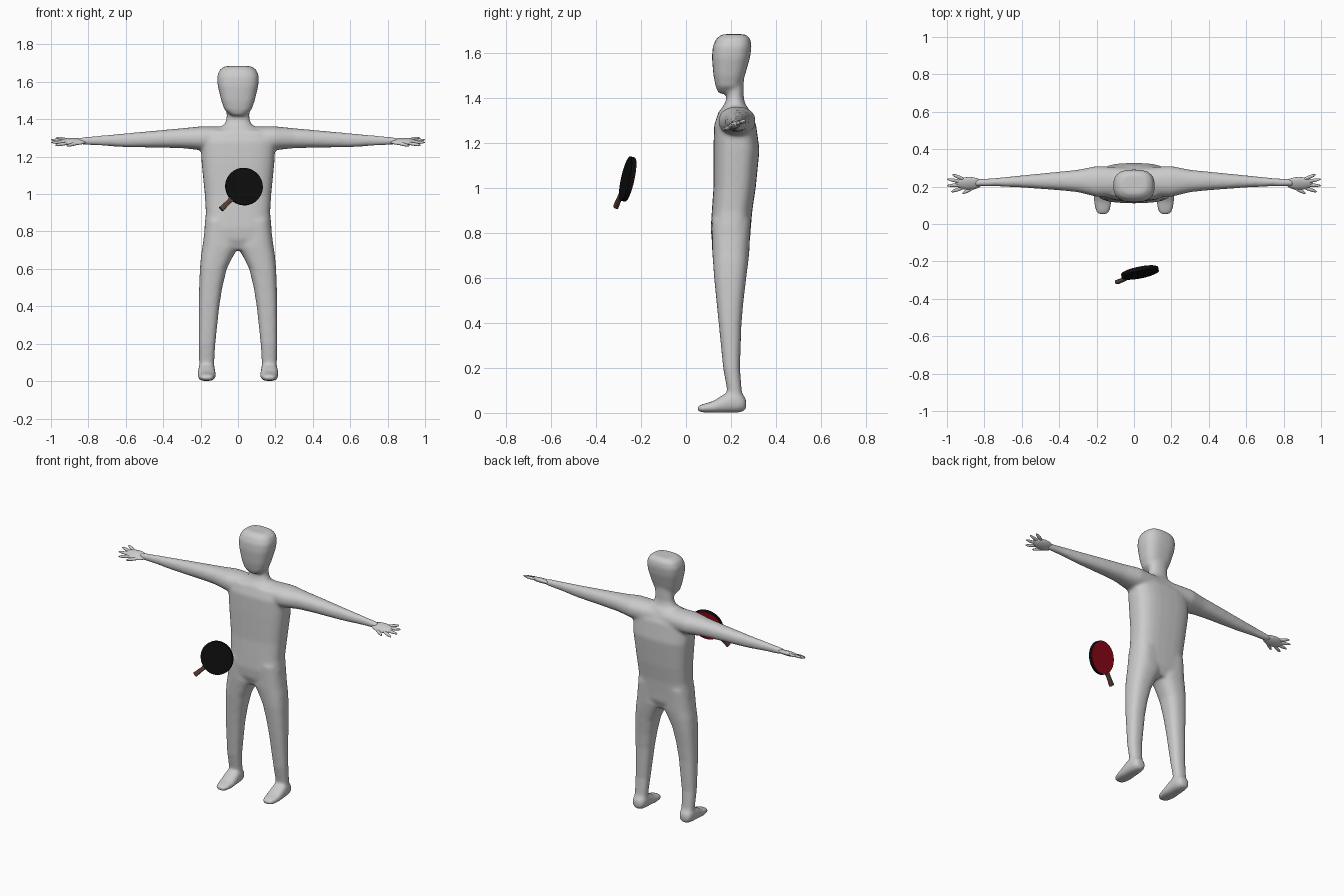
import bpy, bmesh, math
from mathutils import Vector, Matrix

old = bpy.data.objects.get("Cube")
if old:
    bpy.data.objects.remove(old, do_unlink=True)


def material(name, color):
    m = bpy.data.materials.new(name)
    m.use_nodes = True
    m.diffuse_color = (*color, 1)
    m.node_tree.nodes["Principled BSDF"].inputs["Base Color"].default_value = (*color, 1)
    return m


GREY = material("light grey", (0.6, 0.6, 0.6))
BLACK = material("black rubber", (0.004, 0.004, 0.004))
RED = material("red rubber", (0.35, 0.003, 0.012))
WOOD = material("brown wood", (0.1, 0.05, 0.035))


def loft(bm, axis, rows, power=2.4, side=1, n=28):
    """Rows hold a position on the axis, then low and high limits on the other two axes."""
    rings = []
    for t, a0, a1, b0, b1 in rows:
        ring = []
        for i in range(n):
            w = math.tau * i / n
            c, s = math.cos(w), math.sin(w)
            a = (a0 + a1) / 2 + (a1 - a0) / 2 * math.copysign(abs(c) ** (2 / power), c)
            b = (b0 + b1) / 2 + (b1 - b0) / 2 * math.copysign(abs(s) ** (2 / power), s)
            x, y, z = {"x": (t, a, b), "y": (a, t, b), "z": (a, b, t)}[axis]
            ring.append(bm.verts.new((x * side, y, z)))
        rings.append(ring)
    for lo, hi in zip(rings, rings[1:]):
        for i in range(n):
            j = (i + 1) % n
            bm.faces.new((lo[i], lo[j], hi[j], hi[i]))
    bm.faces.new(rings[0])
    bm.faces.new(rings[-1])


def finish(bm, name, mat, smooth=True):
    bmesh.ops.recalc_face_normals(bm, faces=bm.faces)
    mesh = bpy.data.meshes.new(name)
    bm.to_mesh(mesh)
    bm.free()
    ob = bpy.data.objects.new(name, mesh)
    bpy.context.collection.objects.link(ob)
    mesh.materials.append(mat)
    for p in mesh.polygons:
        p.use_smooth = smooth
    return ob


# Body: overlapping lofts fused into one smooth skin
head = [(1.42, -.035, .035, .145, .215), (1.45, -.072, .072, .132, .245),
        (1.5, -.09, .09, .122, .262), (1.58, -.109, .109, .115, .285),
        (1.63, -.112, .112, .119, .292), (1.665, -.098, .098, .135, .286),
        (1.684, -.07, .07, .16, .265)]
neck = [(1.28, -.17, .17, .14, .3), (1.345, -.12, .12, .15, .285),
        (1.37, -.075, .075, .17, .265), (1.4, -.062, .062, .18, .257),
        (1.5, -.062, .062, .18, .257)]
torso = [(.7, -.12, .12, .14, .26), (.76, -.18, .18, .115, .284),
         (.82, -.18, .18, .11, .288), (.9, -.172, .172, .115, .295),
         (1, -.178, .178, .122, .31), (1.17, -.195, .195, .122, .327),
         (1.28, -.2, .2, .125, .312), (1.34, -.17, .17, .145, .285)]
arm = [(0, .15, .3, 1.22, 1.36), (.2, .145, .31, 1.235, 1.362),
       (.3, .17, .29, 1.245, 1.352), (.4, .18, .28, 1.248, 1.343),
       (.6, .195, .26, 1.25, 1.325), (.75, .202, .245, 1.26, 1.312),
       (.85, .2, .24, 1.265, 1.302)]
leg = [(.86, .02, .172, .115, .288), (.72, -.005, .19, .116, .282),
       (.67, .025, .198, .12, .277), (.6, .06, .204, .125, .268),
       (.5, .084, .208, .135, .256), (.4, .1, .21, .145, .247),
       (.2, .121, .21, .165, .24), (.1, .127, .208, .183, .248),
       (.02, .127, .208, .185, .26)]
foot = [(.05, .145, .19, .008, .03), (.07, .128, .206, .002, .038),
        (.12, .119, .216, 0, .052), (.18, .12, .216, 0, .09),
        (.23, .122, .213, 0, .1), (.255, .13, .206, .006, .08),
        (.268, .145, .19, .018, .06)]
body = bmesh.new()
loft(body, "z", head, 2.7)
loft(body, "z", neck, 2.2)
loft(body, "z", torso, 2.9)
for side in (1, -1):
    loft(body, "x", arm, 2.2, side)
    loft(body, "z", leg, 2.5, side)
    loft(body, "y", foot, 2.4, side)
body_ob = finish(body, "body", GREY)
remesh = body_ob.modifiers.new("fuse", "REMESH")
remesh.mode = "VOXEL"
remesh.voxel_size = 0.008
remesh.use_smooth_shade = True
soften = body_ob.modifiers.new("soften", "SMOOTH")
soften.factor = 0.5
soften.iterations = 14


def hand_point(x, y):
    """Point on the tilted plane of the hand."""
    return Vector((x, y, 1.28 + (y - .215) * .42))


# Hands: flat palm and five tapering fingers, mirrored across the body
def ellipsoid(bm, a, b, wide, thick):
    d = b - a
    up = Vector((0, -.42, 1)).normalized()
    across = up.cross(d).normalized()
    up = d.cross(across).normalized()
    rot = Matrix((d.normalized(), across, up)).transposed().to_4x4()
    m = Matrix.Translation((a + b) / 2) @ rot @ Matrix.Diagonal((d.length / 2, wide, thick, 1))
    bmesh.ops.create_uvsphere(bm, u_segments=16, v_segments=12, radius=1, matrix=m)


hands = bmesh.new()
ellipsoid(hands, hand_point(.81, .218), hand_point(.955, .216), .037, .015)
fingers = [((.9, .235), (.972, .265)), ((.9, .222), (1, .24)),
           ((.9, .21), (1, .205)), ((.9, .198), (.978, .172)),
           ((.84, .205), (.918, .162))]
for base, tip in fingers:
    ellipsoid(hands, hand_point(*base), hand_point(*tip), .0095, .0085)
hands_ob = finish(hands, "hands", GREY)
mirror = hands_ob.modifiers.new("mirror", "MIRROR")
mirror.use_mirror_merge = False

# Paddle: local x runs from the handle to the blade, local z is the front normal
normal = Vector((.2, -1, .22)).normalized()
along = Vector((1, 0, 1))
along = (along - normal * along.dot(normal)).normalized()
frame = Matrix((along, normal.cross(along), normal)).transposed().to_4x4()
frame = Matrix.Translation((.032, -.26, 1.04)) @ frame


def disc(name, low, high, radius, mat):
    bm = bmesh.new()
    bmesh.ops.create_cone(bm, cap_ends=True, segments=40, radius1=radius, radius2=radius,
                          depth=high - low, matrix=Matrix.Translation((0, 0, (low + high) / 2)))
    ob = finish(bm, name, mat, False)
    ob.matrix_world = frame
    return ob


disc("paddle_blade", -.009, .01, .101, BLACK)
disc("paddle_red_face", -.012, -.009, .099, RED)

grip = bmesh.new()
loft(grip, "x", [(-.18, -.015, .015, -.011, .011), (-.12, -.012, .012, -.01, .01),
                 (-.1, -.015, .015, -.009, .009), (-.07, -.04, .04, -.006, .006)], 4, 1, 16)
finish(grip, "paddle_handle", WOOD, False).matrix_world = frame
